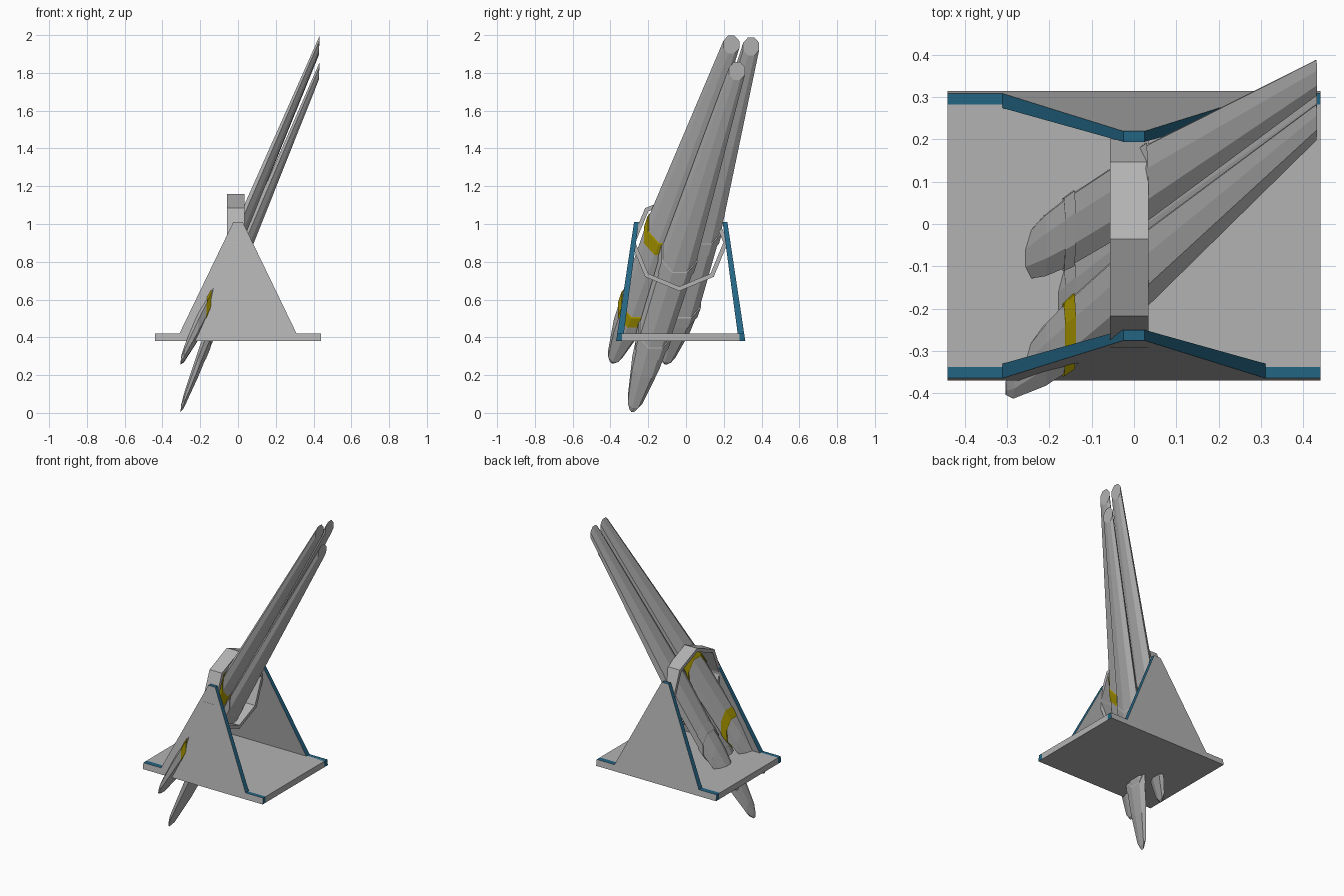
import bpy, bmesh, math

if "Cube" in bpy.data.objects:
    bpy.data.objects.remove(bpy.data.objects["Cube"], do_unlink=True)


def material(name, rgb):
    m = bpy.data.materials.new(name)
    m.use_nodes = True
    m.diffuse_color = (*rgb, 1)
    m.node_tree.nodes["Principled BSDF"].inputs["Base Color"].default_value = (*rgb, 1)
    return m


GREY = material("steel grey", (0.45, 0.45, 0.45))
BLUE = material("edge blue", (0.017, 0.13, 0.23))
YELLOW = material("band yellow", (0.42, 0.33, 0.0))


def finish(name, bm, *mats, rule=None):
    bmesh.ops.recalc_face_normals(bm, faces=bm.faces)
    bm.normal_update()
    if rule:
        for f in bm.faces:
            f.material_index = rule(f)
    me = bpy.data.meshes.new(name)
    bm.to_mesh(me)
    bm.free()
    for m in mats:
        me.materials.append(m)
    ob = bpy.data.objects.new(name, me)
    bpy.context.collection.objects.link(ob)
    return ob


def loft(bm, rings, closed=False):
    """Join equal-sized rings of points into a skin, capped unless closed."""
    vs = [[bm.verts.new(p) for p in ring] for ring in rings]
    n = len(vs[0])
    pairs = list(zip(vs, vs[1:])) + ([(vs[-1], vs[0])] if closed else [])
    for a, b in pairs:
        for i in range(n):
            j = (i + 1) % n
            bm.faces.new((a[i], a[j], b[j], b[i]))
    if not closed:
        bm.faces.new(vs[0])
        bm.faces.new(vs[-1])


# Stand: floor slab and two leaning side plates with blue edges
MID_Y, FLOOR, SLAB_TOP, PEAK = -0.028, 0.38, 0.42, 1.01
bm = bmesh.new()
loft(bm, [[(x * 0.44, MID_Y + y * 0.31, z) for x, y in ((-1, -1), (1, -1), (1, 1), (-1, 1))]
          for z in (FLOOR, SLAB_TOP)])
finish("base_slab", bm, GREY)

half = [(0.44, FLOOR), (0.44, SLAB_TOP), (0.31, SLAB_TOP), (0.025, PEAK)]
outline = half + [(-x, z) for x, z in reversed(half)]


def side_plate(name, side):
    def layer(bottom, top):
        return [(x, MID_Y + side * (bottom + (top - bottom) * (z - FLOOR) / (PEAK - FLOOR)), z)
                for x, z in outline]
    bm = bmesh.new()
    loft(bm, [layer(0.342, 0.247), layer(0.307, 0.222)])
    finish(name, bm, GREY, BLUE,
           rule=lambda f: int(abs(f.normal.y) < 0.7 and f.normal.z > -0.7))


side_plate("front_plate", -1)
side_plate("back_plate", 1)

# Eight-sided collar held between the plates
bm = bmesh.new()
rings = []
for k in range(8):
    a = k * math.pi / 4
    rings.append([(x, -0.035 + r * math.cos(a), 0.902 + r * math.sin(a))
                  for x, r in ((-0.057, 0.257), (0.034, 0.257), (0.034, 0.233), (-0.057, 0.233))])
loft(bm, rings, closed=True)
finish("collar", bm, GREY)

# Barrels: sections stay upright while the centre line climbs
TAIL_X, BAND_X, TIP_X = -0.3, -0.15, 0.43
PROFILE = [(-0.303, 0.018), (-0.285, 0.045), (-0.21, 0.082), (-0.15, 0.094),
           (0.03, 0.102), (0.43, 0.048)]


def lerp(a, b, t):
    return a + (b - a) * t


def radius(x):
    for (x0, r0), (x1, r1) in zip(PROFILE, PROFILE[1:]):
        if x <= x1:
            return lerp(r0, r1, (x - x0) / (x1 - x0))
    return PROFILE[-1][1]


def section(path, x, extra=0.0):
    tail, band, tip = path
    if x < BAND_X:
        a, b, t = tail, band, (x - TAIL_X) / (BAND_X - TAIL_X)
    else:
        a, b, t = band, tip, (x - BAND_X) / (TIP_X - BAND_X)
    cy, cz = lerp(a[0], b[0], t), lerp(a[1], b[1], t)
    r = radius(x) + extra
    ring = []
    for k in range(8):
        a = (k + 0.5) * math.pi / 4
        dz = r * 1.06 * math.sin(a)
        ring.append((x + 0.05 * dz, cy + r * 0.95 * math.cos(a), cz + dz))
    return ring


def barrel(name, path, band_mat):
    bm = bmesh.new()
    loft(bm, [section(path, x) for x, r in PROFILE])
    finish(name, bm, GREY)
    for label, start in (("lower", -0.167), ("upper", 0.003)):
        bm = bmesh.new()
        loft(bm, [section(path, start + d, 0.007) for d in (0, 0.025)])
        finish(f"{name}_{label}_band", bm, band_mat)


barrel("front_barrel", ((-0.385, 0.285), (-0.26, 0.58), (0.24, 1.95)), YELLOW)
barrel("back_barrel", ((-0.105, 0.28), (-0.015, 0.58), (0.345, 1.94)), GREY)
barrel("lower_barrel", ((-0.28, 0.03), (-0.168, 0.42), (0.27, 1.81)), GREY)
